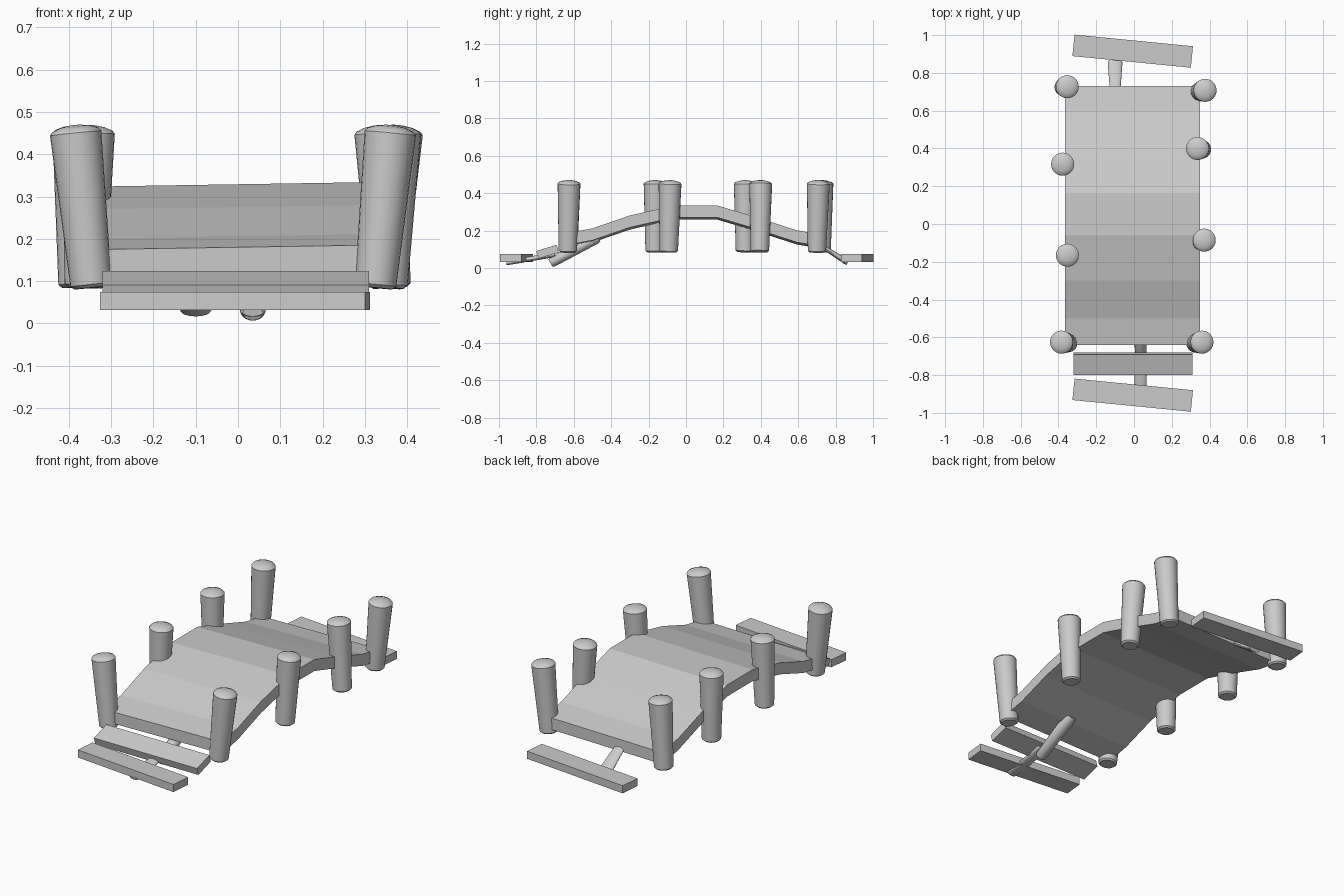
import bpy, bmesh, math
from mathutils import Vector, Matrix

if "Cube" in bpy.data.objects:
    bpy.data.objects.remove(bpy.data.objects["Cube"])

stone = bpy.data.materials.new("grey")
stone.diffuse_color = (0.6, 0.6, 0.6, 1)
stone.use_nodes = True
stone.node_tree.nodes["Principled BSDF"].inputs["Base Color"].default_value = stone.diffuse_color


def finish(name, bm, smooth=False):
    bmesh.ops.recalc_face_normals(bm, faces=bm.faces)
    me = bpy.data.meshes.new(name)
    bm.to_mesh(me)
    bm.free()
    me.materials.append(stone)
    ob = bpy.data.objects.new(name, me)
    bpy.context.collection.objects.link(ob)
    if smooth:
        bpy.ops.object.select_all(action='DESELECT')
        ob.select_set(True)
        bpy.context.view_layer.objects.active = ob
        bpy.ops.object.shade_smooth_by_angle(angle=math.radians(35))
    return ob


def lathe(name, start, end, profile, flat=1.0, sides=24):
    """Round part from start to end; profile is (radius, fraction of length)."""
    a, b = Vector(start), Vector(end)
    axis = b - a
    # Side direction stays along x so that flattening acts in the y-z plane
    w = axis.normalized()
    v = w.cross(Vector((1, 0, 0))).normalized()
    u = v.cross(w)
    bm = bmesh.new()
    rings = []
    for r, t in profile:
        c = a + axis * t
        rings.append([bm.verts.new(c + u * r * math.cos(k * math.tau / sides)
                                   + v * r * flat * math.sin(k * math.tau / sides))
                      for k in range(sides)])
    for lo, hi in zip(rings, rings[1:]):
        for k in range(sides):
            n = (k + 1) % sides
            bm.faces.new((lo[k], lo[n], hi[n], hi[k]))
    bm.faces.new(rings[0][::-1])
    bm.faces.new(rings[-1])
    return finish(name, bm, True)


def plank(name, centre, size, rx=0, rz=0):
    bm = bmesh.new()
    m = (Matrix.Translation(centre) @ Matrix.Rotation(math.radians(rz), 4, 'Z')
         @ Matrix.Rotation(math.radians(rx), 4, 'X') @ Matrix.Diagonal((*size, 1)))
    bmesh.ops.create_cube(bm, size=1, matrix=m)
    return finish(name, bm)


# Arched deck: side profile swept across x, with a slight sideways tilt
top = [(-0.64, 0.18), (-0.50, 0.206), (-0.30, 0.275), (-0.06, 0.329),
       (0.165, 0.329), (0.37, 0.268), (0.59, 0.196), (0.73, 0.172)]
outline = top + [(y, z - 0.064) for y, z in reversed(top)]
bm = bmesh.new()
left, right = [[bm.verts.new((x, y, z + 0.016 * x)) for y, z in outline]
               for x in (-0.365, 0.35)]
n = len(outline)
for i in range(n):
    j = (i + 1) % n
    bm.faces.new((left[i], left[j], right[j], right[i]))
for side in (left, right):
    for i in range(len(top) - 1):
        bm.faces.new((side[i], side[i + 1], side[n - 2 - i], side[n - 1 - i]))
finish("deck", bm)

# Leaning posts: bottom x, top x, bottom y, top y
posts = [(-0.347, -0.386, -0.63, -0.625), (0.325, 0.362, -0.632, -0.625),
         (-0.362, -0.352, -0.168, -0.165), (0.352, 0.373, -0.092, -0.085),
         (-0.376, -0.378, 0.315, 0.317), (0.36, 0.335, 0.395, 0.40),
         (-0.372, -0.352, 0.725, 0.727), (0.345, 0.378, 0.70, 0.708)]
post_profile = [(0.04, 0), (0.049, 0.02), (0.061, 0.95), (0.055, 0.97),
                (0.035, 0.99), (0.012, 1.0)]
for i, (x0, x1, y0, y1) in enumerate(posts):
    lathe(f"post_{i + 1}", (x0, y0, 0.084), (x1, y1, 0.469), post_profile)

# Loose step planks at the two ends
plank("front_step_upper", (-0.005, -0.74, 0.087), (0.63, 0.113, 0.042), rx=17)
plank("front_step_lower", (-0.007, -0.906, 0.053), (0.63, 0.114, 0.042), rz=-5.6)
plank("back_step", (-0.007, 0.915, 0.053), (0.63, 0.114, 0.042), rz=-5.6)

# Support sticks under the steps
stick = [(0.024, 0), (0.030, 0.03), (0.034, 0.95), (0.028, 1)]
lathe("front_stick_upper", (0.035, -0.725, 0.026), (0.035, -0.47, 0.165), stick, 0.9)
lathe("front_stick_lower", (0.035, -0.96, 0.026), (0.035, -0.70, 0.072), stick, 0.4)
thick = [(0.034, 0), (0.039, 0.05), (0.030, 0.6), (0.027, 1)]
lathe("back_stick", (-0.10, 0.865, 0.028), (-0.10, 0.65, 0.165), thick, 0.4)
